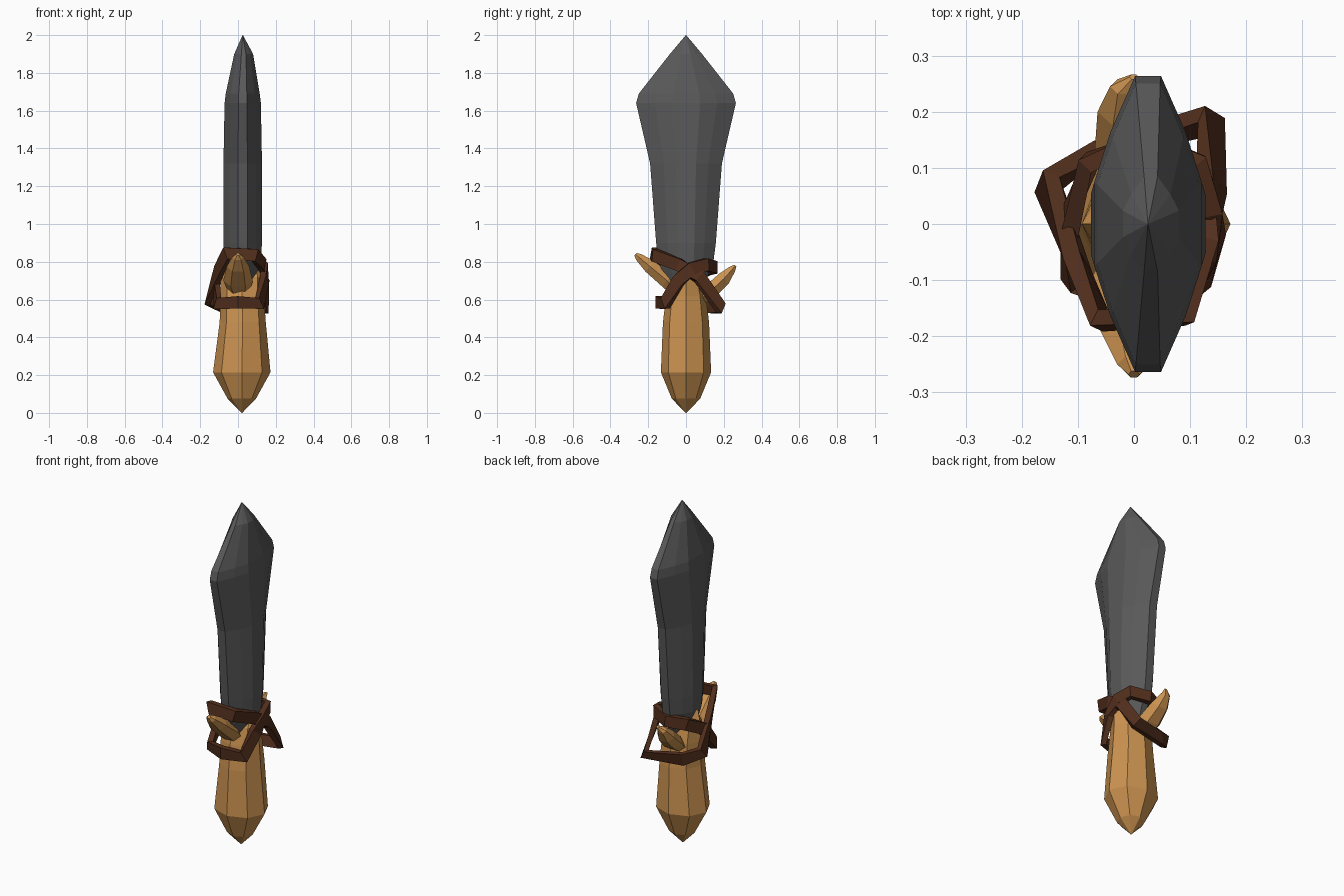
import bpy
import math
from mathutils import Vector

if "Cube" in bpy.data.objects:
    bpy.data.objects.remove(bpy.data.objects["Cube"])


def material(name, rgb):
    m = bpy.data.materials.new(name)
    m.diffuse_color = (*rgb, 1)
    m.use_nodes = True
    m.node_tree.nodes["Principled BSDF"].inputs["Base Color"].default_value = m.diffuse_color
    return m


STONE = material("stone", (0.10, 0.10, 0.10))
WOOD = material("wood", (0.60, 0.29, 0.08))
LEATHER = material("leather", (0.085, 0.028, 0.012))


def loft(name, rings, mat, closed=False):
    """Skin equal-sized rings of points; cap the ends or join them in a loop."""
    n, count = len(rings[0]), len(rings)
    verts = [p for r in rings for p in r]
    faces = []
    for i in range(count if closed else count - 1):
        a, b = i * n, ((i + 1) % count) * n
        for j in range(n):
            k = (j + 1) % n
            faces.append((a + j, a + k, b + k, b + j))
    if not closed:
        faces.append(tuple(reversed(range(n))))
        faces.append(tuple(range((count - 1) * n, count * n)))
    mesh = bpy.data.meshes.new(name)
    mesh.from_pydata(verts, [], faces)
    mesh.validate()
    mesh.materials.append(mat)
    ob = bpy.data.objects.new(name, mesh)
    bpy.context.collection.objects.link(ob)
    return ob


def stack(profile, section):
    """Rings along z from (z, x centre, x half width, y half width)."""
    return [[(cx + hx * u, hy * v, z) for u, v in section]
            for z, cx, hx, hy in profile]


def horn(name, path, mat, sides=6):
    """Tapered spike along (x, y, z, radius across x, radius in the yz plane)."""
    axis = Vector(path[-1][:3]) - Vector(path[0][:3])
    up = Vector((1, 0, 0)).cross(axis).normalized()
    if axis.y < 0:
        up = -up
    rings = []
    for x, y, z, rx, rz in path:
        rings.append([Vector((x, y, z)) + Vector((rx, 0, 0)) * math.cos(a) + up * rz * math.sin(a)
                      for a in (math.tau * i / sides for i in range(sides))])
    return loft(name, rings if axis.y < 0 else [r[::-1] for r in rings], mat)


def strap(name, path, width=0.066, thick=0.032):
    """Flat closed band whose broad side faces outwards from the grip."""
    pts = [Vector(p) for p in path]
    rings = []
    for i, p in enumerate(pts):
        t = ((pts[(i + 1) % len(pts)] - p).normalized() + (p - pts[i - 1]).normalized()).normalized()
        w = Vector((p.x - 0.025, p.y, 0)).cross(t).normalized()
        n = t.cross(w)
        rings.append([p + w * width / 2 * a + n * thick / 2 * b
                      for a, b in ((-1, -1), (-1, 1), (1, 1), (1, -1))])
    return loft(name, rings, LEATHER, closed=True)


# Stone blade with blunt, narrow edges
quarter = [(1, 0.28), (0.7, 0.62), (0.24, 1)]
blade_section = (quarter + [(-u, v) for u, v in reversed(quarter)]
                 + [(-u, -v) for u, v in quarter]
                 + [(u, -v) for u, v in reversed(quarter)])
loft("blade", stack([(0.66, 0.025, 0.06, 0.09), (0.80, 0.025, 0.095, 0.145),
                     (0.90, 0.025, 0.102, 0.158), (1.32, 0.025, 0.102, 0.19),
                     (1.64, 0.025, 0.096, 0.264), (1.69, 0.025, 0.09, 0.25),
                     (1.90, 0.03, 0.05, 0.085), (2.0, 0.025, 0.001, 0.001)],
                    blade_section), STONE)

# Eight-sided wooden grip tapering into tongues beside the blade
octagon = [(math.cos(i * math.tau / 8), math.sin(i * math.tau / 8)) for i in range(8)]
loft("grip", stack([(0.0, 0.02, 0.002, 0.002), (0.075, 0.02, 0.075, 0.075),
                    (0.215, 0.02, 0.152, 0.133), (0.48, 0.025, 0.122, 0.122),
                    (0.62, 0.022, 0.115, 0.105), (0.72, 0.022, 0.115, 0.08),
                    (0.80, 0.022, 0.10, 0.02)], octagon), WOOD)

# Two wooden prongs forming the guard
horn("front_prong", [(0.01, -0.03, 0.62, 0.05, 0.03), (0.0, -0.10, 0.70, 0.078, 0.047),
                     (0.0, -0.19, 0.775, 0.06, 0.042), (0.0, -0.25, 0.825, 0.03, 0.024),
                     (0.0, -0.268, 0.84, 0.01, 0.01)], WOOD)
horn("back_prong", [(0.01, 0.05, 0.58, 0.05, 0.03), (0.0, 0.13, 0.645, 0.07, 0.045),
                    (-0.01, 0.20, 0.71, 0.055, 0.042), (-0.015, 0.245, 0.76, 0.028, 0.022),
                    (0.0, 0.262, 0.78, 0.008, 0.008)], WOOD)

# Leather bands crossing over the grip
strap("upper_strap", [(-0.06, -0.172, 0.845), (0.09, -0.165, 0.835), (0.13, -0.04, 0.785),
                      (0.138, 0.07, 0.72), (0.138, 0.185, 0.555), (-0.07, 0.13, 0.56),
                      (-0.155, 0.07, 0.60), (-0.10, -0.075, 0.755)])
strap("lower_strap", [(-0.11, -0.10, 0.58), (0.0, -0.145, 0.585), (0.115, -0.11, 0.58),
                      (0.14, -0.04, 0.70), (0.138, 0.03, 0.765), (0.115, 0.11, 0.785),
                      (0.02, 0.15, 0.77), (-0.08, 0.11, 0.76), (-0.115, 0.0, 0.70)])
